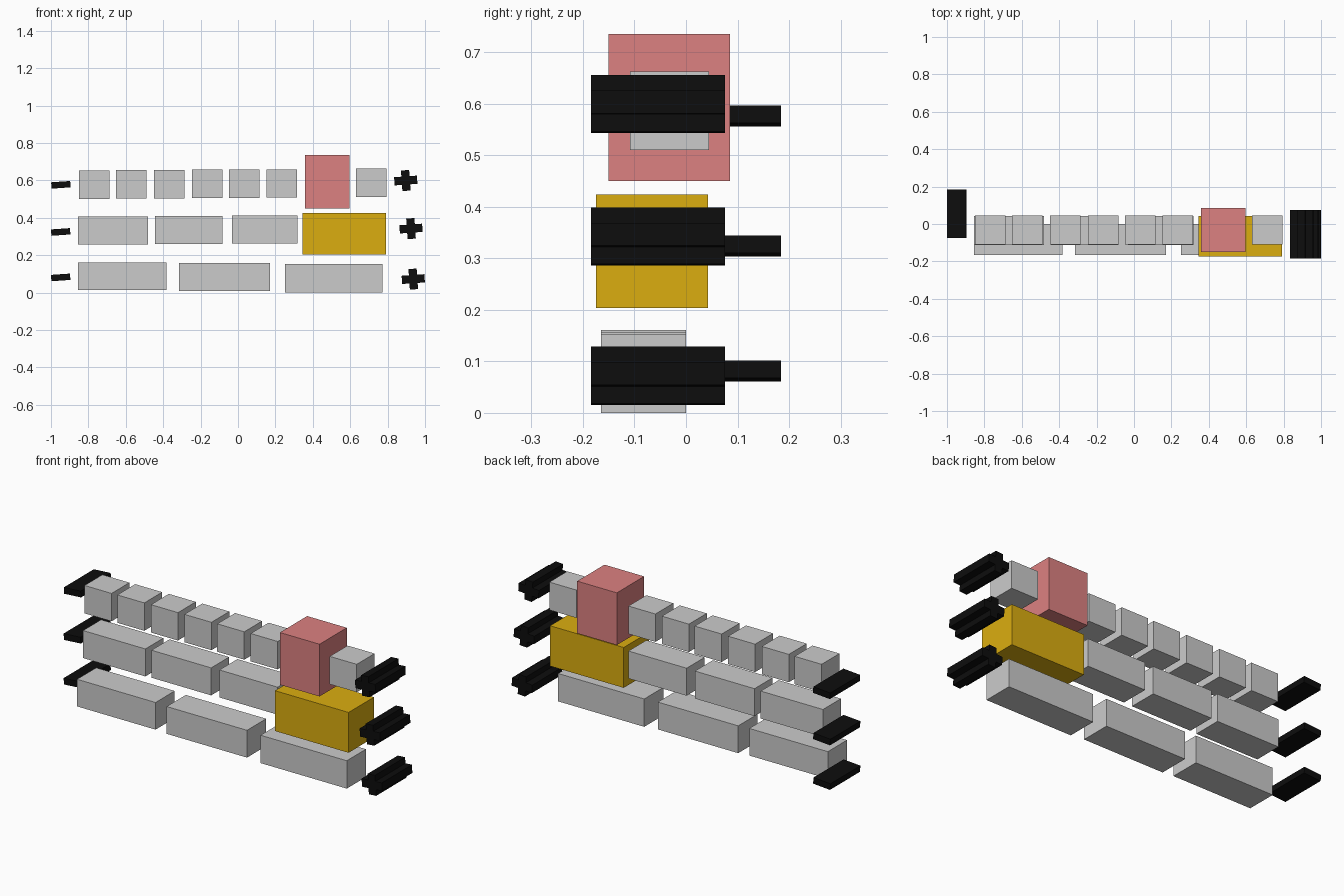
import bpy, bmesh
from math import sin, cos, radians

if "Cube" in bpy.data.objects:
    bpy.data.objects.remove(bpy.data.objects["Cube"])


def material(name, rgb):
    m = bpy.data.materials.new(name)
    m.diffuse_color = (*rgb, 1)
    m.use_nodes = True
    m.node_tree.nodes["Principled BSDF"].inputs["Base Color"].default_value = m.diffuse_color
    return m


PINK = material("pink", (0.72, 0.22, 0.22))
YELLOW = material("yellow", (0.71, 0.42, 0.005))
BLACK = material("black", (0.004, 0.004, 0.004))


def prism(name, outline, y0, y1, mat=None):
    """Extrude an x/z outline from y0 to y1."""
    bm = bmesh.new()
    face = bm.faces.new([bm.verts.new((x, y0, z)) for x, z in outline])
    ext = bmesh.ops.extrude_face_region(bm, geom=[face])["geom"]
    verts = [v for v in ext if isinstance(v, bmesh.types.BMVert)]
    bmesh.ops.translate(bm, verts=verts, vec=(0, y1 - y0, 0))
    bmesh.ops.recalc_face_normals(bm, faces=bm.faces)
    me = bpy.data.meshes.new(name)
    bm.to_mesh(me)
    bm.free()
    ob = bpy.data.objects.new(name, me)
    bpy.context.collection.objects.link(ob)
    if mat:
        me.materials.append(mat)


def block(name, x, y, z, mat=None):
    prism(name, [(x[0], z[0]), (x[1], z[0]), (x[1], z[1]), (x[0], z[1])], *y, mat)


def tilted(points, cx, cz, angle=radians(4)):
    c, s = cos(angle), sin(angle)
    return [(cx + x * c - z * s, cz + x * s + z * c) for x, z in points]


# Top row: small cubes, rising slightly to the right
for i, x in enumerate((-0.85, -0.652, -0.449, -0.247, -0.049, 0.153, 0.63)):
    z = 0.501 + 0.0061 * (x + 0.85)
    block(f"top_cube_{i + 1}", (x, x + 0.163), (-0.109, 0.045), (z, z + 0.152))
block("pink_slider_block", (0.358, 0.597), (-0.15, 0.085), (0.45, 0.735), PINK)

# Middle row: long blocks
for i, (x0, x1, z) in enumerate(((-0.856, -0.48, 0.257), (-0.443, -0.083, 0.26),
                                 (-0.033, 0.318, 0.262))):
    block(f"middle_block_{i + 1}", (x0, x1), (-0.113, 0.042), (z, z + 0.15))
block("yellow_slider_block", (0.346, 0.79), (-0.175, 0.043), (0.204, 0.424), YELLOW)

# Bottom row: longest blocks
for i, (x0, x1, z0, z1) in enumerate(((-0.856, -0.382, 0.013, 0.161),
                                      (-0.315, 0.17, 0.008, 0.157),
                                      (0.252, 0.772, 0.0, 0.152))):
    block(f"bottom_block_{i + 1}", (x0, x1), (-0.165, 0.0), (z0, z1))

# Minus and plus signs at the row ends
a, b, w = 0.061, 0.055, 0.022
PLUS = [(-a, -w), (-w, -w), (-w, -b), (w, -b), (w, -w), (a, -w),
        (a, w), (w, w), (w, b), (-w, b), (-w, w), (-a, w)]
MINUS = [(-0.051, -0.017), (0.051, -0.017), (0.051, 0.017), (-0.051, 0.017)]
for row, mx, mz, px, pz in (("top", -0.947, 0.576, 0.897, 0.599),
                            ("middle", -0.948, 0.324, 0.925, 0.342),
                            ("bottom", -0.948, 0.081, 0.937, 0.072)):
    prism(f"{row}_minus_sign", tilted(MINUS, mx, mz), -0.075, 0.184, BLACK)
    prism(f"{row}_plus_sign", tilted(PLUS, px, pz), -0.184, 0.076, BLACK)
